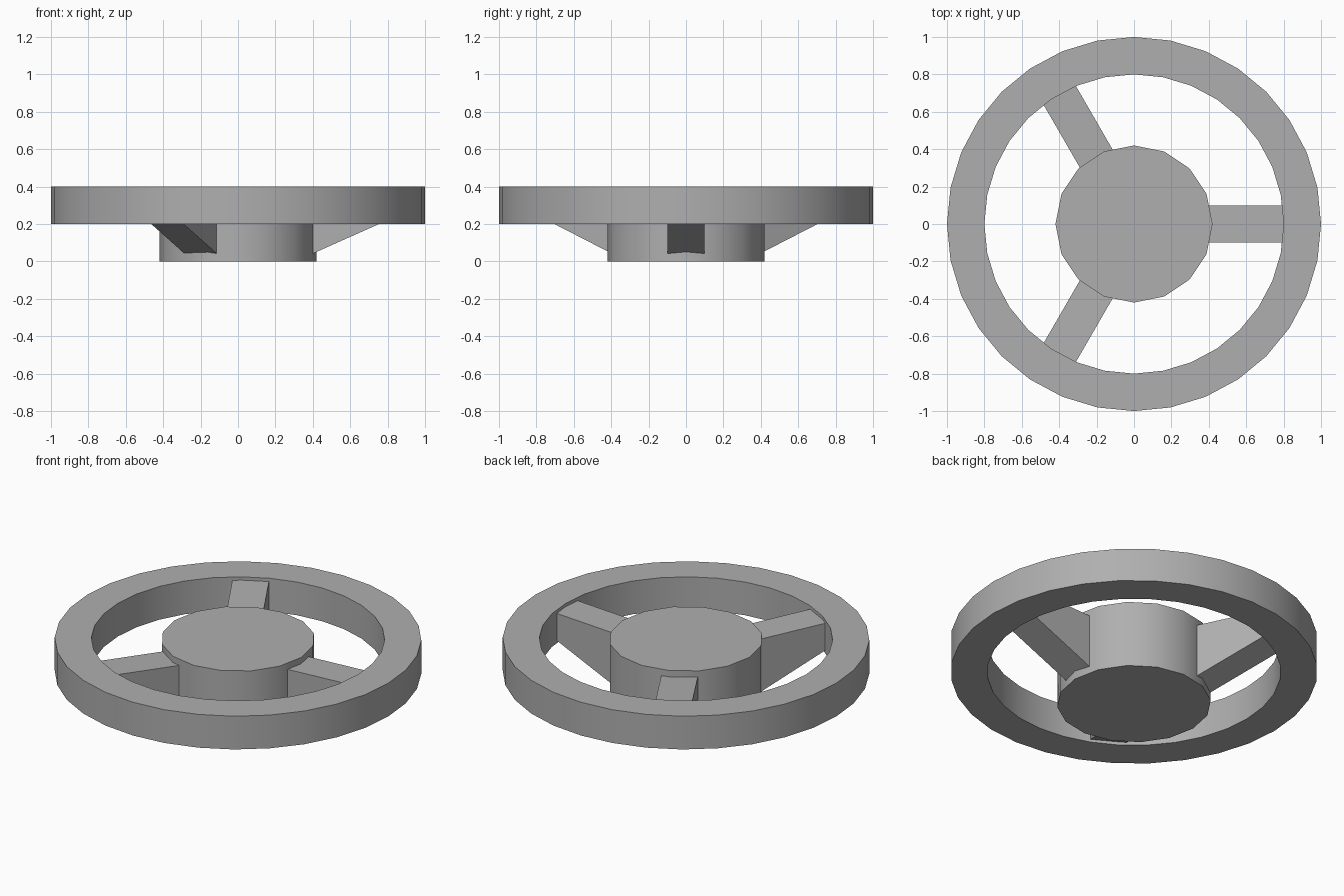
import bpy, bmesh, math
from mathutils import Matrix

if "Cube" in bpy.data.objects:
    bpy.data.objects.remove(bpy.data.objects["Cube"])

# Dark grey used on every part
grey = bpy.data.materials.new("dark_grey")
grey.diffuse_color = (0.43, 0.43, 0.43, 1.0)
grey.use_nodes = True
grey.node_tree.nodes["Principled BSDF"].inputs["Base Color"].default_value = grey.diffuse_color


def finish(name, bm, smooth=False):
    bmesh.ops.recalc_face_normals(bm, faces=bm.faces)
    mesh = bpy.data.meshes.new(name)
    bm.to_mesh(mesh)
    bm.free()
    mesh.materials.append(grey)
    obj = bpy.data.objects.new(name, mesh)
    bpy.context.collection.objects.link(obj)
    if smooth:
        bpy.ops.object.select_all(action='DESELECT')
        obj.select_set(True)
        bpy.context.view_layer.objects.active = obj
        bpy.ops.object.shade_smooth_by_angle(angle=math.radians(35))
    return obj


def ring(name, profile, sides):
    """Revolve a closed (radius, z) profile around the z axis."""
    bm = bmesh.new()
    loops = []
    for i in range(sides):
        a = 2 * math.pi * i / sides
        loops.append([bm.verts.new((r * math.cos(a), r * math.sin(a), z))
                      for r, z in profile])
    n = len(profile)
    for i in range(sides):
        a, b = loops[i], loops[(i + 1) % sides]
        for j in range(n):
            k = (j + 1) % n
            bm.faces.new((a[j], b[j], b[k], a[k]))
    return finish(name, bm, smooth=True)


def disc(name, radius, z0, z1, sides):
    """Solid capped cylinder with a vertex on the x axis."""
    bm = bmesh.new()
    base = bm.faces.new([bm.verts.new((radius * math.cos(2 * math.pi * i / sides),
                                       radius * math.sin(2 * math.pi * i / sides), z0))
                         for i in range(sides)])
    out = bmesh.ops.extrude_face_region(bm, geom=[base], use_keep_orig=True)
    top = [v for v in out['geom'] if isinstance(v, bmesh.types.BMVert)]
    bmesh.ops.translate(bm, verts=top, vec=(0, 0, z1 - z0))
    return finish(name, bm, smooth=True)


def spoke(name, angle, half_width=0.1):
    """Tapered bar: tall at the hub, shallow at the rim."""
    side = [(0.38, 0.033), (0.80, 0.22), (0.80, 0.38), (0.38, 0.36)]
    bm = bmesh.new()
    near = [bm.verts.new((x, -half_width, z)) for x, z in side]
    far = [bm.verts.new((x, half_width, z)) for x, z in side]
    bm.faces.new(near)
    bm.faces.new(far[::-1])
    for j in range(4):
        k = (j + 1) % 4
        bm.faces.new((near[k], near[j], far[j], far[k]))
    bm.transform(Matrix.Rotation(angle, 4, 'Z'))
    return finish(name, bm)


# Outer rim
ring("rim", [(0.8, 0.2), (1.0, 0.2), (1.0, 0.4), (0.8, 0.4)], 32)

# Central hub
disc("hub", 0.42, 0.0, 0.4, 16)

# Three spokes
for i in range(3):
    spoke(f"spoke_{i + 1}", 2 * math.pi * i / 3)
